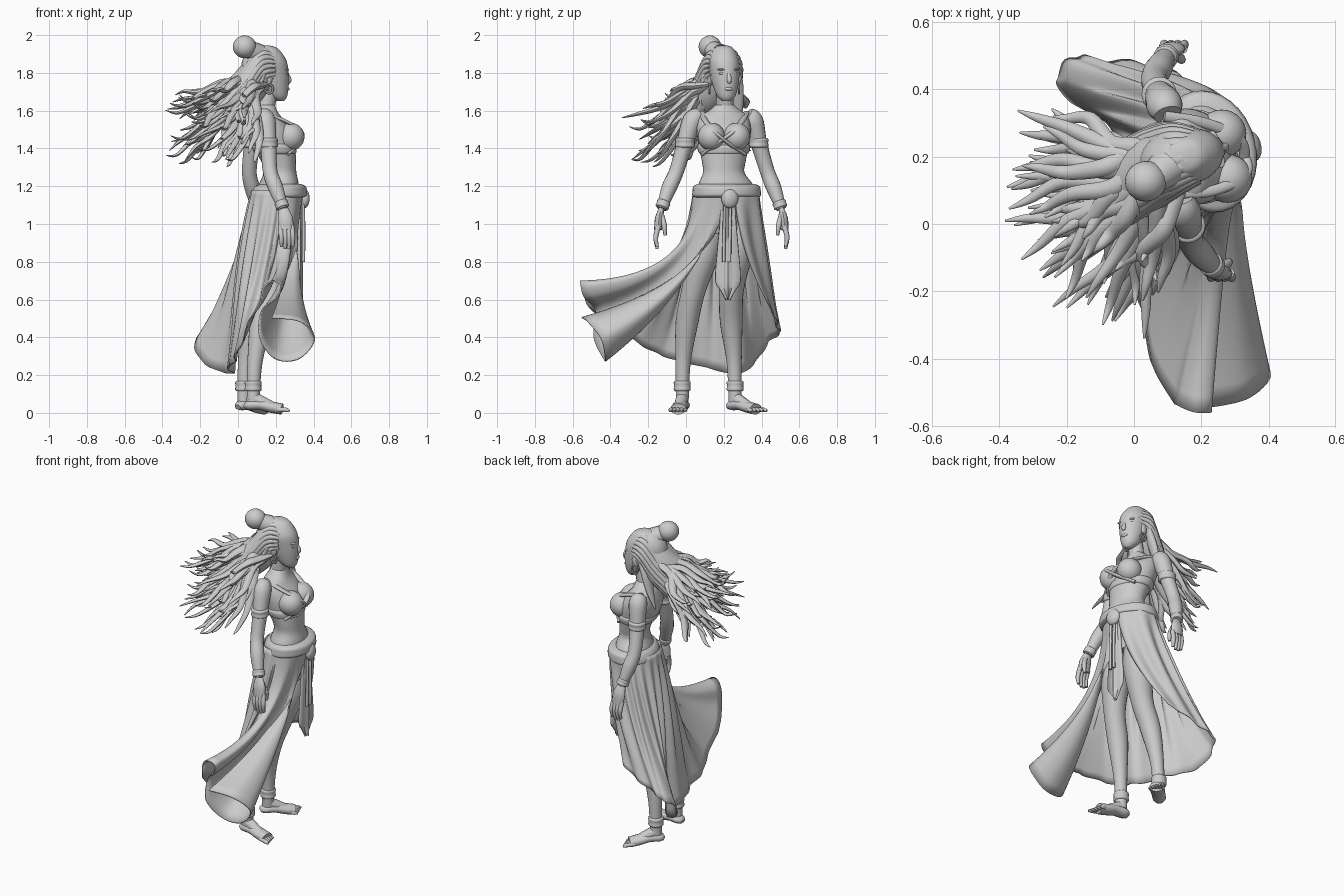
import bpy, bmesh, math, random
from mathutils import Vector, Matrix

random.seed(4)
if "Cube" in bpy.data.objects:
    bpy.data.objects.remove(bpy.data.objects["Cube"])

GREY = bpy.data.materials.new("stone_grey")
GREY.use_nodes = True
TONE = (0.6, 0.6, 0.6, 1)
GREY.diffuse_color = TONE
GREY.node_tree.nodes["Principled BSDF"].inputs["Base Color"].default_value = TONE
YAW = math.radians(14)


def finish(name, bm, angle=50):
    bmesh.ops.recalc_face_normals(bm, faces=bm.faces)
    mesh = bpy.data.meshes.new(name)
    bm.to_mesh(mesh)
    bm.free()
    mesh.materials.append(GREY)
    obj = bpy.data.objects.new(name, mesh)
    bpy.context.collection.objects.link(obj)
    bpy.ops.object.select_all(action="DESELECT")
    obj.select_set(True)
    bpy.context.view_layer.objects.active = obj
    bpy.ops.object.shade_smooth_by_angle(angle=math.radians(angle))
    return obj


def spline(points, steps):
    """Catmull-Rom through tuples of any length."""
    p = [points[0], *points, points[-1]]
    out = []
    for i in range(len(points) - 1):
        for s in range(steps):
            t = s / steps
            out.append([0.5 * (2 * b + (c - a) * t + (2 * a - 5 * b + 4 * c - d) * t * t
                               + (3 * b - a - 3 * c + d) * t ** 3)
                        for a, b, c, d in zip(*p[i:i + 4])])
    return out + [list(points[-1])]


def skin(bm, rings, closed=True, cap=True):
    rows = [[bm.verts.new(v) for v in ring] for ring in rings]
    n = len(rows[0])
    for a, b in zip(rows, rows[1:]):
        for i in range(n if closed else n - 1):
            j = (i + 1) % n
            bm.faces.new((a[i], a[j], b[j], b[i]))
    if cap:
        bm.faces.new(rows[0])
        bm.faces.new(rows[-1])


def tube_into(bm, points, sides=12, steps=5, flat=1.0, ref=(0, 0, 1)):
    """Sweep a round section along (x, y, z, radius) points."""
    path = spline(points, steps)
    rings = []
    for i, p in enumerate(path):
        tan = Vector(path[min(i + 1, len(path) - 1)][:3]) - Vector(path[max(i - 1, 0)][:3])
        tan.normalize()
        side = tan.cross(Vector(ref)).normalized()
        up = side.cross(tan)
        rings.append([Vector(p[:3]) + p[3] * (side * math.cos(a) + up * flat * math.sin(a))
                      for a in (math.tau * k / sides for k in range(sides))])
    skin(bm, rings)


def tube(name, points, **kw):
    bm = bmesh.new()
    tube_into(bm, points, **kw)
    return finish(name, bm)


def stack(name, rows, yaw=YAW):
    """Loft horizontal ellipses given as (x, y, z, depth, width)."""
    rings = []
    for x, y, z, rx, ry in spline(rows, 5):
        turn = Matrix.Rotation(yaw, 3, "Z")
        rings.append([Vector((x, y, z)) + turn @ Vector((rx * math.cos(a), ry * math.sin(a), 0))
                      for a in (math.tau * k / 32 for k in range(32))])
    bm = bmesh.new()
    skin(bm, rings)
    return finish(name, bm)


def ball(name, at, size, yaw=YAW):
    bm = bmesh.new()
    bmesh.ops.create_uvsphere(bm, u_segments=28, v_segments=18, radius=1)
    m = Matrix.Translation(at) @ Matrix.Rotation(yaw, 4, "Z") @ Matrix.Diagonal((*size, 1))
    bmesh.ops.transform(bm, matrix=m, verts=bm.verts)
    return finish(name, bm)


def band(name, a, b, r):
    a, b = Vector(a), Vector(b)
    pts = [(*a.lerp(b, t), r * s) for t, s in ((0, .9), (.15, 1.05), (.5, 1), (.85, 1.05), (1, .9))]
    tube(name, pts, sides=20, steps=3, ref=(1, 0, 0))


# Torso, neck and head
stack("torso", [(.15, .205, 1.63, .045, .05), (.145, .205, 1.6, .06, .085), (.145, .2, 1.57, .078, .13),
                (.165, .2, 1.5, .115, .145), (.187, .2, 1.42, .115, .135), (.215, .2, 1.33, .09, .117),
                (.222, .2, 1.27, .086, .112), (.215, .21, 1.2, .105, .15), (.2, .21, 1.08, .125, .175),
                (.19, .21, .95, .1, .14)])
tube("neck", [(.13, .205, 1.56, .06), (.15, .205, 1.63, .047), (.17, .205, 1.72, .047)], ref=(1, 0, 0))
stack("head", [(.225, .215, 1.65, .018, .02), (.21, .213, 1.675, .05, .046), (.19, .21, 1.73, .079, .066),
               (.175, .205, 1.8, .094, .077), (.165, .2, 1.87, .09, .078), (.15, .2, 1.93, .06, .05),
               (.145, .2, 1.945, .02, .02)])
tube("nose", [(.256, .225, 1.8, .009), (.27, .229, 1.765, .013), (.266, .228, 1.748, .01)], ref=(0, 1, 0))
ball("lips", (.26, .226, 1.715), (.012, .022, .01))
for side, x, y in (("right", .265, .192), ("left", .247, .252)):
    ball(side + "_eye", (x - .008, y, 1.797), (.01, .017, .008))
    ball(side + "_brow", (x - .01, y, 1.818), (.014, .026, .007))
for side, y in (("right", .125), ("left", .28)):
    ball(side + "_ear", (.16, y, 1.77), (.022, .012, .034))
    ring = [(.165 + .02 * math.cos(a), y, 1.715 + .024 * math.sin(a), .006)
            for a in (math.tau * k / 10 for k in range(11))]
    tube(side + "_earring", ring, sides=6, steps=2, ref=(0, 1, 0))
for side, x, y in (("right", .278, .135), ("left", .26, .268)):
    ball(side + "_bust", (x, y, 1.462), (.074, .072, .074))

# Crossed top straps and bust band
tube("strap_right", [(.12, .09, 1.59, .016), (.24, .1, 1.55, .016), (.332, .15, 1.49, .016),
                     (.318, .22, 1.43, .016), (.25, .31, 1.37, .016)], flat=.6)
tube("strap_left", [(.09, .32, 1.59, .016), (.21, .3, 1.55, .016), (.315, .25, 1.49, .016),
                    (.322, .17, 1.43, .016), (.26, .09, 1.37, .016)], flat=.6)
stack("bust_band", [(.2, .2, 1.37, .1, .125), (.198, .2, 1.38, .11, .135),
                    (.19, .2, 1.41, .118, .142), (.185, .2, 1.43, .1, .13)])

# Arms with hands, fingers and bands
ARMS = {"right": [(.135, .075, 1.575, .042), (.145, .035, 1.545, .054), (.16, -.005, 1.43, .044),
                  (.17, -.05, 1.28, .039), (.2, -.09, 1.19, .04), (.24, -.13, 1.08, .026)],
        "left": [(.1, .325, 1.575, .042), (.09, .355, 1.545, .054), (.075, .385, 1.43, .044),
                 (.06, .43, 1.28, .039), (.075, .465, 1.19, .04), (.1, .505, 1.08, .026)]}
for side, pts in ARMS.items():
    tube(side + "_arm", pts, sides=18, ref=(1, 0, 0))
    s = 1 if side == "left" else -1
    upper, low, wrist = (Vector(pts[i][:3]) for i in (2, 4, 5))
    band(side + "_armband", upper + Vector((0, 0, .025)), upper - Vector((0, 0, .025)), .05)
    band(side + "_bracelet", wrist.lerp(low, .35), wrist.lerp(low, .05), .035)
    x, y, z = wrist
    tube(side + "_palm", [(x, y, z, .026), (x + .01, y + s * .012, z - .05, .04),
                          (x + .015, y + s * .018, z - .11, .038)], flat=.55, ref=(0, 1, 0))
    for k in range(4):
        fx = x - .015 + k * .02
        reach = .2 + .012 * (k in (1, 2))
        tube(f"{side}_finger_{k}", [(fx, y + s * .015, z - .09, .014), (fx + .005, y + s * .03, z - .15, .013),
                                    (fx + .005, y + s * .022, z - reach, .008)], sides=8, ref=(0, 1, 0))
    tube(side + "_thumb", [(x + .02, y, z - .03, .014), (x + .04, y - s * .015, z - .09, .014),
                           (x + .04, y - s * .02, z - .14, .008)], sides=8, ref=(0, 1, 0))

# Legs with feet, toes and anklets
LEGS = {"right": ([(.2, .13, 1.05, .09), (.21, .09, .85, .088), (.18, .04, .65, .064),
                   (.125, .005, .48, .06), (.09, -.015, .27, .04), (.08, -.02, .06, .034)], -8),
        "left": ([(.19, .29, 1.05, .09), (.19, .265, .85, .088), (.14, .24, .65, .066),
                  (.075, .24, .48, .06), (.04, .255, .27, .04), (.03, .26, .06, .034)], 45)}
for side, (pts, aim) in LEGS.items():
    tube(side + "_leg", pts, sides=20, ref=(0, 1, 0))
    foot = Vector(pts[-1][:3])
    ahead = Matrix.Rotation(math.radians(aim), 3, "Z") @ Vector((1, 0, 0))
    across = Vector((-ahead.y, ahead.x, 0))
    band(side + "_anklet", foot + Vector((0, 0, .055)), foot + Vector((0, 0, .11)), .043)

    def spot(f, w, z, r):
        p = foot + ahead * f + across * w
        return (p.x, p.y, z, r)
    tube(side + "_foot", [spot(-.045, 0, .03, .02), spot(-.02, 0, .04, .038), spot(.04, 0, .042, .04),
                          spot(.1, 0, .03, .043), spot(.155, 0, .02, .042)], sides=16, flat=.7)
    tube(side + "_instep", [spot(-.01, 0, .085, .034), spot(.05, 0, .055, .032), spot(.12, 0, .025, .025)])
    for k in range(5):
        w = -.032 + k * .016
        far = .2 - .008 * (k if side == "right" else 4 - k)
        tube(f"{side}_toe_{k}", [spot(.13, w, .018, .012), spot(far - .02, w * 1.15, .016, .012),
                                 spot(far, w * 1.2, .01, .006)], sides=8)

# Wind-blown skirt: belt angle in degrees, then the hem position below it
HEM = [(15, .13, .45, .55), (55, .02, .48, .5), (95, -.11, .49, .45), (115, -.18, .5, .42),
       (132, -.23, .44, .38), (150, -.2, .37, .28), (170, -.1, .31, .22), (188, -.03, .23, .21),
       (206, -.06, .11, .24), (228, -.02, -.02, .27), (250, -.02, -.14, .31), (272, .02, -.25, .37),
       (283, .05, -.41, .48), (290, .11, -.52, .57), (296, .13, -.54, .66), (302, .18, -.56, .7),
       (307, .23, -.56, .68), (311, .21, -.54, .61), (316, .13, -.48, .54), (322, .12, -.49, .4),
       (330, .2, -.44, .29), (338, .32, -.43, .29), (345, .4, -.45, .39), (352, .33, -.52, .48), (358, .18, -.55, .5)]
rows = [[] for _ in range(25)]
for k, (deg, x, y, z) in enumerate(spline(HEM, 8)):
    a = math.radians(deg)
    out = Vector((math.cos(a) * .14, math.sin(a) * .175, 0))
    blown = min(max((deg - 225) / 60, 0), 1)
    pinch = .075 * min(max((deg - 315) / 20, 0), 1)
    spread = 1.22 - .12 * max(0, math.cos(a - math.radians(60)))
    top = Vector((.21, .213, 1.18)) + out
    hip = Vector((.175 - pinch, .213, .87 - .16 * blown)) + out * spread
    hem = Vector((x, y, z))
    for v, row in enumerate(rows):
        t = v / 24
        ripple = .015 * math.sin(k * .75) * math.sin(math.pi * min(t, .85)) * (deg < 285)
        row.append(top * (1 - t) ** 2 + hip * 2 * t * (1 - t) + hem * t * t + out.normalized() * ripple)
bm = bmesh.new()
skin(bm, rows, closed=False, cap=False)
skirt = finish("skirt", bm, 80)
skirt.modifiers.new("cloth", "SOLIDIFY").thickness = .008

# Belt, buckle and hanging front panel
stack("belt", [(.215, .215, 1.14, .12, .17), (.217, .215, 1.15, .143, .183), (.22, .215, 1.175, .143, .183),
               (.225, .215, 1.2, .13, .177), (.225, .215, 1.213, .1, .15)])
ball("buckle", (.35, .232, 1.135), (.028, .046, .052))
bm = bmesh.new()
panel = [(1.12, .035), (1, .042), (.85, .056), (.7, .066), (.655, .04), (.6, .004)]
skin(bm, [[Vector((.338 - .012 * abs(u) + .006 * math.cos(u * 6), .222 + w * u, z)) for u in (-1, -.5, 0, .5, 1)]
          for z, w in spline(panel, 3)], closed=False, cap=False)
cloth = finish("front_panel", bm)
cloth.modifiers.new("cloth", "SOLIDIFY").thickness = .012
for k, y in enumerate((.205, .235)):
    tube(f"belt_cord_{k}", [(.346, y, 1.1, .008), (.348, y - .003, .95, .009), (.346, y - .005, .8, .009)],
         sides=8, ref=(1, 0, 0))

# Hair: cap, bun, combed-back mass and loose locks
ball("hair_cap", (.125, .19, 1.825), (.11, .092, .12))
ball("hair_bun", (.035, .127, 1.938), (.062, .06, .06))
tube("bun_wrap", [(.1, .17, 1.9, .06), (.07, .145, 1.92, .05), (.05, .135, 1.93, .045)])
tube("hair_mass", [(.12, .19, 1.82, .09), (.07, .17, 1.75, .1), (.01, .12, 1.68, .1),
                   (-.06, .08, 1.61, .075), (-.13, .04, 1.56, .01)], sides=20, flat=1.0)
bm = bmesh.new()
for k in range(17):
    a = math.radians(-25 + 230 * k / 16)
    c, s = math.cos(a), math.sin(a)
    tube_into(bm, [(.195, .2 + .07 * c, 1.83 + .085 * s, .012), (.12, .19 + .088 * c, 1.815 + .11 * s, .026),
                   (.05, .16 + .1 * c, 1.72 + .11 * s, .03), (-.02, .12 + .11 * c, 1.64 + .1 * s, .028),
                   (-.1, .07 + .13 * c, 1.56 + .1 * s, .018), (-.18, .02 + .15 * c, 1.5 + .1 * s, .003)],
              sides=10, flat=.8)
finish("combed_hair", bm)
bm = bmesh.new()
COUNT = 84
for k in range(COUNT):
    f = random.random()
    heading = math.radians(152 + 116 * (k + random.random()) / COUNT)
    aim = Vector((math.cos(heading), math.sin(heading), 0))
    reach = random.triangular(.27, .55, .4)
    hub = Vector((.1, .16, 0))
    root = Vector((random.uniform(.05, .15), random.uniform(.14, .24), random.uniform(1.74, 1.84)))
    tip = hub + aim * reach + Vector((0, 0, 1.5 + (f - .5) * (.44 - .7 * abs(reach - .36))))
    tip.x, tip.y = max(tip.x, -.39), max(tip.y, -.34)
    bend = hub + aim * random.uniform(.1, .2) + Vector((0, 0, 1.59 + .16 * f))
    sway = Vector((-aim.y, aim.x, 0)) * random.uniform(-.05, .05)
    near = bend.lerp(tip, .45) + sway - Vector((0, 0, .02))
    late = bend.lerp(tip, .8) + sway * .3 - Vector((0, 0, random.uniform(-.01, .05)))
    pts = [(*root, .02), (*root.lerp(bend, .6), .028), (*bend, .027), (*near, .021), (*late, .013), (*tip, .003)]
    tube_into(bm, pts, sides=8, steps=5, flat=.7)
finish("hair_locks", bm)

# Side locks swept behind the ears
for side, y, d in (("right", .115, -.02), ("left", .265, .005)):
    tube(side + "_side_lock", [(.15, y, 1.86, .012), (.13, y, 1.8, .03), (.09, y + d, 1.7, .036),
                               (.06, y + d * 2, 1.6, .026), (.02, y + d * 3, 1.5, .004)], flat=.6)
